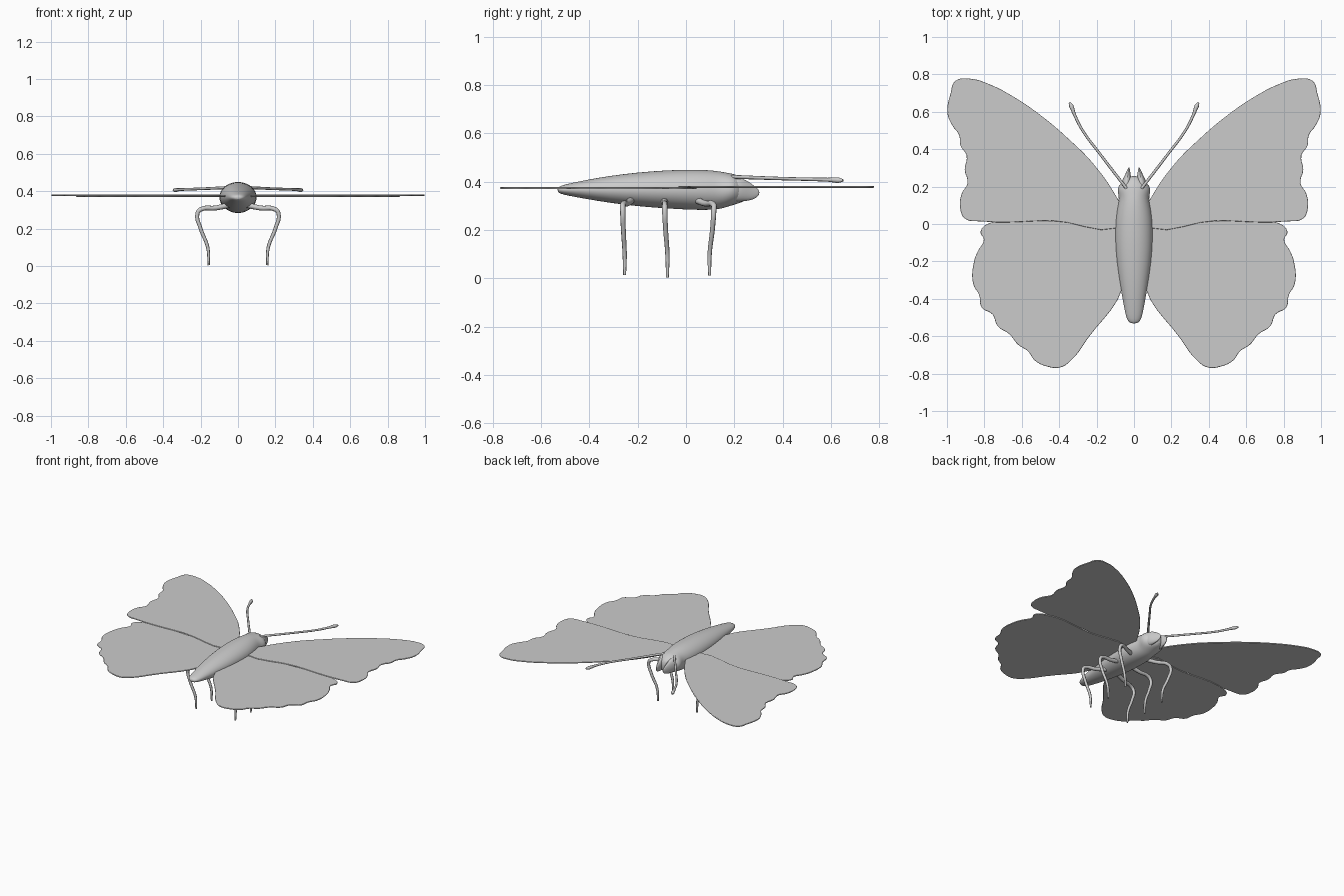
import bpy, bmesh, math


def finish(ob):
    """Smooth shading with sharp edges kept."""
    bpy.ops.object.select_all(action='DESELECT')
    ob.select_set(True)
    bpy.context.view_layer.objects.active = ob
    if ob.type == 'CURVE':
        bpy.ops.object.convert(target='MESH')
        ob = bpy.context.object
    bpy.ops.object.shade_smooth_by_angle(angle=math.radians(50))
    return ob


def curve(name, pts, dims, cyclic, depth, radii=None):
    cu = bpy.data.curves.new(name, 'CURVE')
    cu.dimensions = dims
    cu.resolution_u = 5
    cu.bevel_depth = depth
    cu.bevel_resolution = 2
    sp = cu.splines.new('BEZIER')
    sp.bezier_points.add(len(pts) - 1)
    for i, (bp, p) in enumerate(zip(sp.bezier_points, pts)):
        bp.co = p
        bp.handle_left_type = bp.handle_right_type = 'AUTO'
        if radii:
            bp.radius = radii[i]
    sp.use_cyclic_u = cyclic
    ob = bpy.data.objects.new(name, cu)
    bpy.context.collection.objects.link(ob)
    return ob


def wing(name, outline, z, s):
    ob = curve(name, [(s * x, y, 0) for x, y in outline], '2D', True, 0.004)
    ob.data.fill_mode = 'BOTH'
    ob.data.offset = -0.004
    ob.location.z = z
    return finish(ob)


def tube(name, pts, radii, s):
    ob = curve(name, [(s * x, y, z) for x, y, z in pts], '3D', False, 1.0, radii)
    ob.data.use_fill_caps = True
    return finish(ob)


def loft(name, rings, n=24):
    """Elliptical rings along y: (y, centre x, half width, bottom z, top z)."""
    bm = bmesh.new()
    loops = []
    for y, cx, w, lo, hi in rings:
        c, h = (lo + hi) / 2, (hi - lo) / 2
        loops.append([bm.verts.new((cx + w * math.cos(2 * math.pi * k / n), y,
                                    c + h * math.sin(2 * math.pi * k / n))) for k in range(n)])
    for a, b in zip(loops, loops[1:]):
        for k in range(n):
            bm.faces.new((a[k], a[(k + 1) % n], b[(k + 1) % n], b[k]))
    bm.faces.new(loops[0])
    bm.faces.new(loops[-1])
    bmesh.ops.recalc_face_normals(bm, faces=bm.faces)
    me = bpy.data.meshes.new(name)
    bm.to_mesh(me)
    bm.free()
    ob = bpy.data.objects.new(name, me)
    bpy.context.collection.objects.link(ob)
    ob.modifiers.new("smooth", 'SUBSURF').levels = 1
    ob.modifiers["smooth"].render_levels = 1
    return finish(ob)


# Body with abdomen, thorax and head
loft("body", [
    (-0.532, 0, 0.012, 0.358, 0.374), (-0.522, 0, 0.032, 0.350, 0.382),
    (-0.49, 0, 0.045, 0.342, 0.391), (-0.42, 0, 0.058, 0.329, 0.406),
    (-0.32, 0, 0.076, 0.312, 0.424), (-0.2, 0, 0.094, 0.297, 0.439),
    (-0.08, 0, 0.102, 0.288, 0.448), (0.03, 0, 0.100, 0.282, 0.451),
    (0.10, 0, 0.088, 0.282, 0.448), (0.14, 0, 0.080, 0.286, 0.443),
    (0.165, 0, 0.086, 0.293, 0.438), (0.19, 0, 0.089, 0.301, 0.434),
    (0.21, 0, 0.078, 0.307, 0.428), (0.235, 0, 0.052, 0.315, 0.414),
    (0.257, 0, 0.025, 0.33, 0.395)])

# Thin scalloped wings
fore = [(0.04, 0.03), (0.085, 0.13), (0.22, 0.325), (0.35, 0.455), (0.487, 0.572),
        (0.647, 0.682), (0.78, 0.75), (0.877, 0.777), (0.955, 0.765), (0.98, 0.70),
        (0.997, 0.59), (0.97, 0.525), (0.935, 0.475), (0.928, 0.42), (0.895, 0.365),
        (0.905, 0.29), (0.89, 0.22), (0.922, 0.16), (0.93, 0.09), (0.905, 0.03),
        (0.82, 0.014), (0.45, 0.018)]
hind = [(0.05, -0.005), (0.40, 0.014), (0.77, 0.006), (0.82, -0.04), (0.803, -0.085),
        (0.835, -0.145), (0.855, -0.2), (0.86, -0.32), (0.828, -0.38), (0.815, -0.445),
        (0.755, -0.485), (0.73, -0.545), (0.665, -0.59), (0.62, -0.645), (0.567, -0.68),
        (0.53, -0.73), (0.46, -0.763), (0.395, -0.767), (0.337, -0.73), (0.246, -0.61),
        (0.06, -0.34)]

# Legs: (hip y, knee y, foot y, foot z)
legs = {"front": (0.04, 0.115, 0.098, 0.012), "middle": (-0.09, -0.088, -0.077, 0.004),
        "rear": (-0.225, -0.262, -0.254, 0.014)}

for side, s in (("right", 1), ("left", -1)):
    wing(side + "_forewing", fore, 0.378, s)
    wing(side + "_hindwing", hind, 0.373, s)

    # Antenna with clubbed tip
    tube(side + "_antenna",
         [(0.04, 0.19, 0.42), (0.19, 0.385, 0.413), (0.275, 0.50, 0.41),
          (0.318, 0.585, 0.408), (0.335, 0.63, 0.406), (0.345, 0.65, 0.405)],
         [0.008, 0.007, 0.007, 0.008, 0.012, 0.005], s)

    # Pointed mouth palp
    loft(side + "_palp", [
        (0.18, s * 0.042, 0.034, 0.315, 0.42), (0.22, s * 0.040, 0.030, 0.315, 0.42),
        (0.25, s * 0.035, 0.020, 0.318, 0.408), (0.275, s * 0.031, 0.012, 0.323, 0.39),
        (0.295, s * 0.028, 0.006, 0.335, 0.373), (0.304, s * 0.027, 0.002, 0.347, 0.362)], 12)

    for name, (hy, ky, fy, fz) in legs.items():
        tube(f"{side}_{name}_leg",
             [(0.05, hy, 0.325), (0.12, (hy + ky) / 2, 0.31), (0.20, ky, 0.302),
              (0.217, ky, 0.28), (0.20, (2 * ky + fy) / 3, 0.20), (0.162, fy, 0.10),
              (0.156, fy, fz)],
             [0.015, 0.013, 0.012, 0.011, 0.010, 0.009, 0.006], s)
